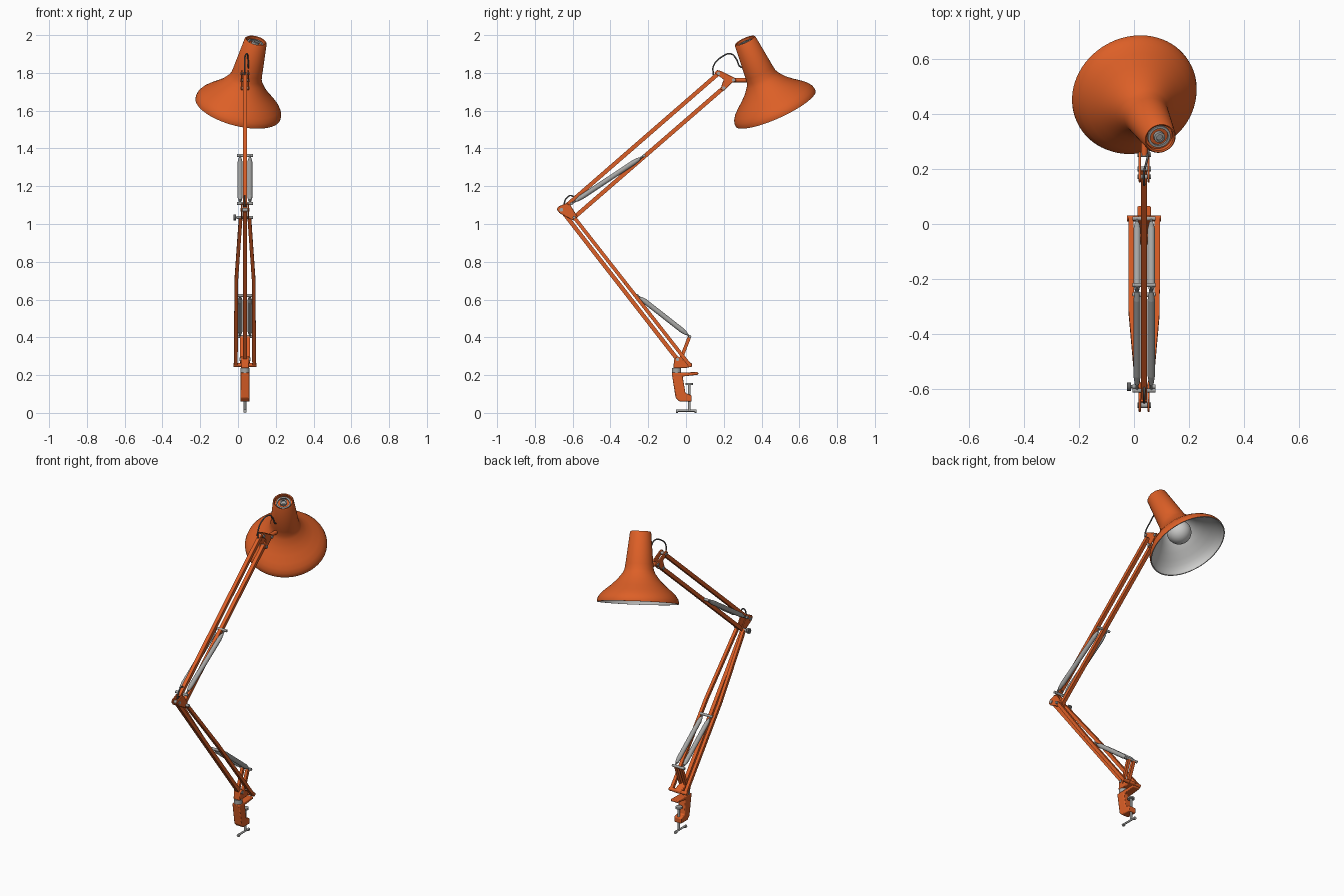
import bpy, bmesh, math
from mathutils import Vector, Matrix

if "Cube" in bpy.data.objects:
    bpy.data.objects.remove(bpy.data.objects["Cube"])

CX = 0.037  # plane of the arm


def mat(name, r, g, b):
    m = bpy.data.materials.new(name)
    m.diffuse_color = (r, g, b, 1)
    m.use_nodes = True
    m.node_tree.nodes["Principled BSDF"].inputs["Base Color"].default_value = m.diffuse_color
    return m


ORANGE = mat("orange_paint", 0.72, 0.115, 0.02)
METAL = mat("grey_metal", 0.38, 0.38, 0.37)
DARK = mat("dark_metal", 0.13, 0.13, 0.13)
INNER = mat("pale_grey_lining", 0.6, 0.6, 0.59)


def finish(name, bm, mats, bevel=0):
    bmesh.ops.recalc_face_normals(bm, faces=bm.faces)
    me = bpy.data.meshes.new(name)
    bm.to_mesh(me)
    bm.free()
    ob = bpy.data.objects.new(name, me)
    bpy.context.collection.objects.link(ob)
    for m in mats:
        me.materials.append(m)
    if bevel:
        b = ob.modifiers.new("bevel", 'BEVEL')
        b.width, b.segments = bevel, 2
    bpy.ops.object.select_all(action='DESELECT')
    ob.select_set(True)
    bpy.context.view_layer.objects.active = ob
    bpy.ops.object.shade_smooth_by_angle(angle=math.radians(35))
    return ob


def bar(name, pts, r, m, n=4, r2=None):
    """Straight segments through pts; n=4 gives a square tube of half width r."""
    bm = bmesh.new()
    for a, b in zip(pts, pts[1:]):
        a, b = Vector(a), Vector(b)
        d = (b - a).normalized()
        side = Vector((1, 0, 0)) if abs(d.x) < 0.9 else Vector((0, 1, 0))
        side = (side - d * side.dot(d)).normalized()
        up = d.cross(side)
        M = Matrix((side, up, d)).transposed().to_4x4()
        M.translation = (a + b) / 2
        k = math.sqrt(2) if n == 4 else 1
        spin = Matrix.Rotation(math.pi / 4 if n == 4 else 0, 4, 'Z')
        bmesh.ops.create_cone(bm, cap_ends=True, segments=n, radius1=r * k,
                              radius2=(r if r2 is None else r2) * k,
                              depth=(b - a).length, matrix=M @ spin)
    return finish(name, bm, [m])


def plate(name, yz, x0, x1, m, bevel=0.004):
    """Side profile in y,z extruded across x."""
    bm = bmesh.new()
    f = bm.faces.new([bm.verts.new((CX + x0, y, z)) for y, z in yz])
    g = bmesh.ops.extrude_face_region(bm, geom=[f])
    bmesh.ops.translate(bm, vec=(x1 - x0, 0, 0),
                        verts=[v for v in g["geom"] if isinstance(v, bmesh.types.BMVert)])
    return finish(name, bm, [m], bevel)


def pin(name, y, z, half, r, m):
    return bar(name, [(CX - half, y, z), (CX + half, y, z)], r, m, 16)


def wire(name, pts, r, m):
    cu = bpy.data.curves.new(name, 'CURVE')
    cu.dimensions = '3D'
    cu.bevel_depth, cu.bevel_resolution = r, 3
    s = cu.splines.new('BEZIER')
    s.bezier_points.add(len(pts) - 1)
    for p, co in zip(s.bezier_points, pts):
        p.co = co
        p.handle_left_type = p.handle_right_type = 'AUTO'
    cu.materials.append(m)
    bpy.context.collection.objects.link(bpy.data.objects.new(name, cu))


# ---- shade: profiles (radius, height along tilted axis) ----
RIM = Vector((0.0, 0.474, 1.612))
AXIS = Vector((0.234, -0.4, 0.887)).normalized()
SM = AXIS.to_track_quat('Z', 'Y').to_matrix().to_4x4()
SM.translation = RIM


def revolve(name, prof, mats, split=None, n=72):
    bm = bmesh.new()
    rings = []
    for r, t in prof:
        if r < 1e-6:
            rings.append([bm.verts.new(SM @ Vector((0, 0, t)))])
        else:
            rings.append([bm.verts.new(SM @ Vector((r * math.cos(a), r * math.sin(a), t)))
                          for a in (2 * math.pi * i / n for i in range(n))])
    for k, (A, B) in enumerate(zip(rings, rings[1:])):
        for i in range(n):
            j = (i + 1) % n
            vs = [A[i], A[j], B[j], B[i]] if len(A) > 1 and len(B) > 1 else (
                [A[i], A[j], B[0]] if len(A) > 1 else [A[0], B[j], B[i]])
            f = bm.faces.new(vs)
            if split is not None and k >= split:
                f.material_index = 1
    return finish(name, bm, mats)


flare = [(0.079, 0.22), (0.083, 0.19), (0.093, 0.168), (0.122, 0.13), (0.156, 0.098),
         (0.19, 0.07), (0.213, 0.048), (0.227, 0.028), (0.232, 0.012), (0.232, 0.0)]
outer = [(0, 0.385), (0.05, 0.385), (0.05, 0.403), (0.055, 0.406), (0.06, 0.4)] + flare
lining = [(r - 0.006, t) for r, t in reversed(flare)] + [(0.068, 0.26), (0, 0.26)]
revolve("lamp_shade", outer + lining, [ORANGE, INNER], len(outer) - 1)
revolve("shade_vent_ring", [(0.042, 0.384), (0.042, 0.394), (0.033, 0.394), (0.033, 0.384)], [METAL])
revolve("shade_top_socket", [(0.02, 0.384), (0.02, 0.4), (0.012, 0.402), (0.012, 0.393), (0, 0.393)], [METAL])
bulb = [(0.07 * math.sin(a), 0.115 - 0.07 * math.cos(a)) for a in (math.pi * i / 20 for i in range(17))]
revolve("bulb", bulb + [(0.034, 0.2), (0.032, 0.262)], [INNER], n=40)

# ---- clamp ----
plate("clamp_body", [(-0.076, 0.213), (0.065, 0.216), (0.065, 0.202), (-0.018, 0.193), (-0.003, 0.105),
                     (0.03, 0.093), (0.03, 0.06), (-0.035, 0.06), (-0.055, 0.08)],
      -0.025, 0.025, ORANGE, 0.005)
bar("clamp_screw", [(CX, 0.018, 0.012), (CX, 0.018, 0.15)], 0.007, METAL, 16)
bar("clamp_pad", [(CX, 0.018, 0.148), (CX, 0.018, 0.158)], 0.02, METAL, 24)
bar("clamp_handle", [(CX, -0.048, 0.012), (CX, 0.05, 0.012)], 0.006, METAL, 12)
for y in (-0.048, 0.05):
    bar("handle_end", [(CX, y - 0.005, 0.009), (CX, y + 0.005, 0.009)], 0.009, METAL, 12)
bar("swivel_collar", [(CX, -0.05, 0.208), (CX, -0.05, 0.238)], 0.024, METAL, 24)

# ---- base bracket and spring post ----
plate("base_bracket", [(-0.068, 0.238), (0.0, 0.238), (0.032, 0.245), (0.032, 0.262), (-0.02, 0.285),
                       (-0.045, 0.3), (-0.062, 0.285)], -0.022, 0.022, ORANGE)
for s in (-1, 1):
    bar("spring_post", [(CX + s * 0.017, -0.035, 0.265), (CX + s * 0.017, 0.018, 0.402)], 0.009, ORANGE)
pin("base_cross_pin", 0.02, 0.254, 0.062, 0.011, ORANGE)
pin("base_pivot", -0.045, 0.283, 0.028, 0.009, METAL)

# ---- lower arm ----
bar("lower_arm_inner_bar", [(CX, -0.045, 0.283), (CX, -0.655, 1.068)], 0.011, ORANGE)
for s in (-1, 1):
    bar("lower_arm_outer_bar", [(CX + s * 0.048, 0.022, 0.25), (CX + s * 0.047, -0.322, 0.69),
                                (CX + s * 0.023, -0.592, 1.035)], 0.0095, ORANGE)

# ---- elbow ----
for x in (-0.02, 0.012):
    plate("elbow_plate", [(-0.685, 1.078), (-0.675, 1.093), (-0.635, 1.11), (-0.612, 1.1), (-0.575, 1.04),
                          (-0.578, 1.022), (-0.6, 1.02), (-0.67, 1.058)], x, x + 0.008, ORANGE, 0.003)
pin("elbow_pivot", -0.66, 1.075, 0.024, 0.01, METAL)
pin("elbow_axle", -0.592, 1.035, 0.042, 0.008, METAL)
bar("elbow_knob_stem", [(CX - 0.05, -0.592, 1.035), (CX, -0.592, 1.035)], 0.006, DARK, 12)
bar("elbow_knob", [(CX - 0.062, -0.592, 1.035), (CX - 0.048, -0.592, 1.035)], 0.016, DARK, 16)
wire("elbow_cable", [(CX, -0.65, 1.09), (CX, -0.63, 1.14), (CX, -0.605, 1.15), (CX, -0.585, 1.115)], 0.004, DARK)

# ---- upper arm ----
bar("upper_arm_top_bar", [(CX, -0.632, 1.098), (CX, 0.172, 1.797)], 0.011, ORANGE)
bar("upper_arm_bottom_bar", [(CX, -0.592, 1.035), (CX, 0.2, 1.722)], 0.011, ORANGE)

# ---- springs in mirrored pairs ----
for label, a, b in (("upper", (-0.606, 1.108), (-0.222, 1.362)), ("lower", (0.02, 0.405), (-0.258, 0.622))):
    for s in (-1, 1):
        x = CX + s * 0.026
        A, B = Vector((x, *a)), Vector((x, *b))
        p = [A.lerp(B, t) for t in (0, 0.06, 0.14, 0.86, 0.94, 1)]
        bar(label + "_spring", p[2:4], 0.0135, METAL, 20)
        bar(label + "_spring_tip", p[1:3], 0.008, METAL, 20, 0.0135)
        bar(label + "_spring_tip", p[3:5], 0.0135, METAL, 20, 0.008)
        for q in (p[:2], p[4:]):
            bar(label + "_spring_hook", q, 0.005, METAL, 10)
    for e in (a, b):
        pin(label + "_spring_pin", e[0], e[1], 0.042, 0.008, METAL)

# ---- head bracket ----
for x in (-0.02, 0.012):
    plate("head_bracket", [(0.15, 1.8), (0.165, 1.815), (0.185, 1.81), (0.262, 1.772), (0.265, 1.755),
                           (0.245, 1.748), (0.2, 1.705), (0.183, 1.712), (0.19, 1.74), (0.2, 1.765)],
          x, x + 0.008, ORANGE, 0.003)
for y, z in ((0.172, 1.797), (0.2, 1.72), (0.252, 1.762)):
    pin("head_pivot", y, z, 0.025, 0.009, METAL)
bar("shade_mount", [(CX, 0.25, 1.762), (CX + 0.003, 0.35, 1.762)], 0.012, ORANGE, 16)
wire("lamp_cable", [(CX, 0.145, 1.79), (CX, 0.145, 1.835), (CX, 0.19, 1.885), (CX + 0.012, 0.24, 1.9),
                    (CX + 0.016, 0.268, 1.87), (CX + 0.018, 0.285, 1.835), (CX + 0.02, 0.33, 1.822)], 0.004, DARK)
